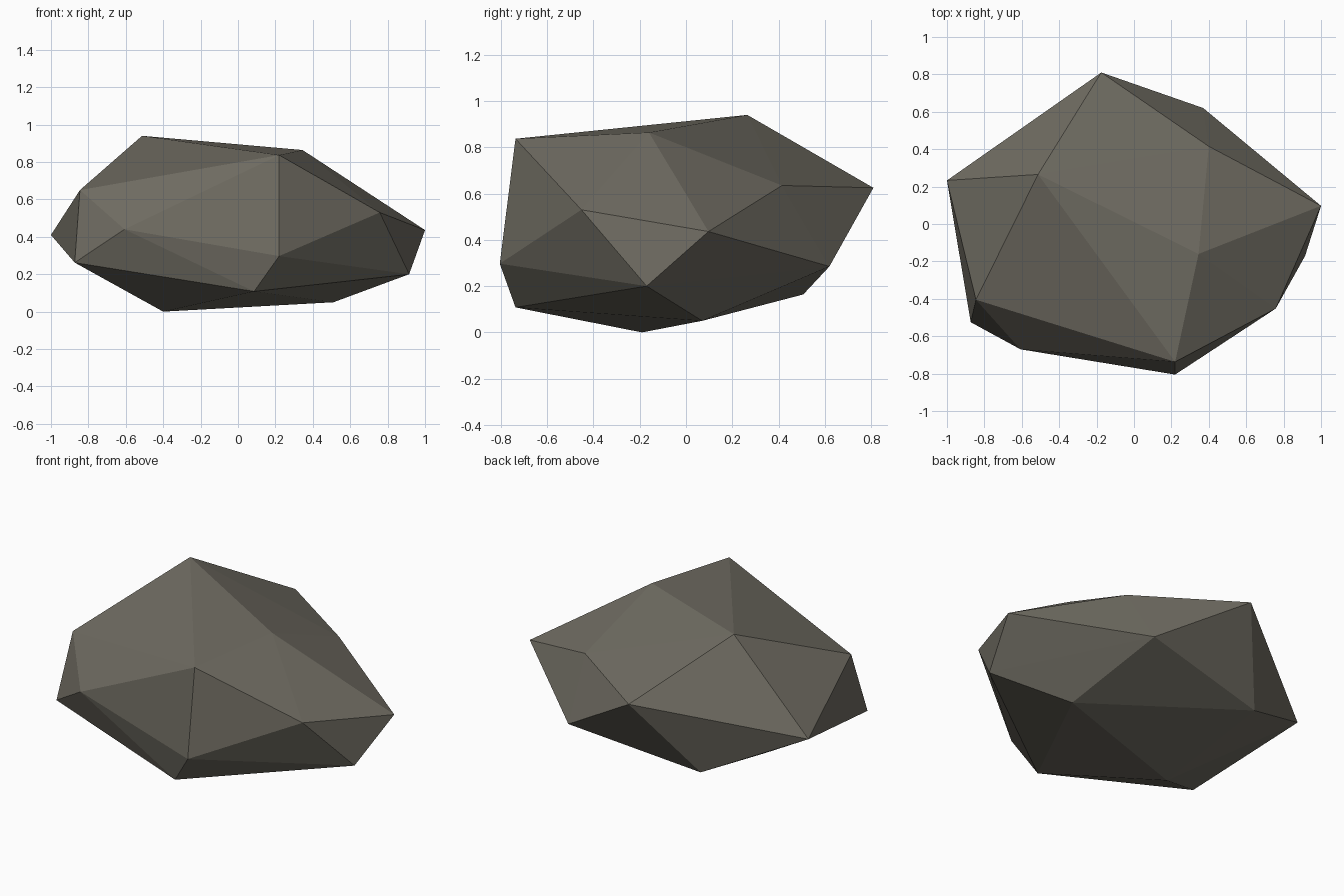
import bpy
import bmesh

# Corner points of the faceted boulder, in rings from base to crown
base = [(-0.40, -0.19, 0.0), (0.51, 0.07, 0.05), (0.086, -0.737, 0.108), (-0.455, 0.507, 0.164)]
lower = [(0.915, -0.17, 0.20), (0.37, 0.62, 0.285), (-0.873, -0.525, 0.262), (0.22, -0.805, 0.297)]
middle = [(-1.0, 0.233, 0.41), (1.0, 0.097, 0.436), (-0.607, -0.67, 0.44), (0.758, -0.452, 0.53)]
upper = [(-0.175, 0.81, 0.625), (0.40, 0.415, 0.635), (-0.845, -0.405, 0.65)]
crown = [(0.22, -0.737, 0.837), (0.345, -0.16, 0.864), (-0.513, 0.265, 0.94)]

# Single stone colour
stone = bpy.data.materials.new("grey_brown_stone")
stone.diffuse_color = (0.16, 0.15, 0.122, 1.0)

# Wrap the corners in a convex, flat-faced skin
bm = bmesh.new()
for ring in (base, lower, middle, upper, crown):
    for p in ring:
        bm.verts.new(p)
bmesh.ops.convex_hull(bm, input=bm.verts[:])
bmesh.ops.recalc_face_normals(bm, faces=bm.faces[:])
for f in bm.faces:
    f.smooth = False

mesh = bpy.data.meshes.new("rock")
bm.to_mesh(mesh)
bm.free()
mesh.materials.append(stone)
rock = bpy.data.objects.new("rock", mesh)
bpy.context.collection.objects.link(rock)
